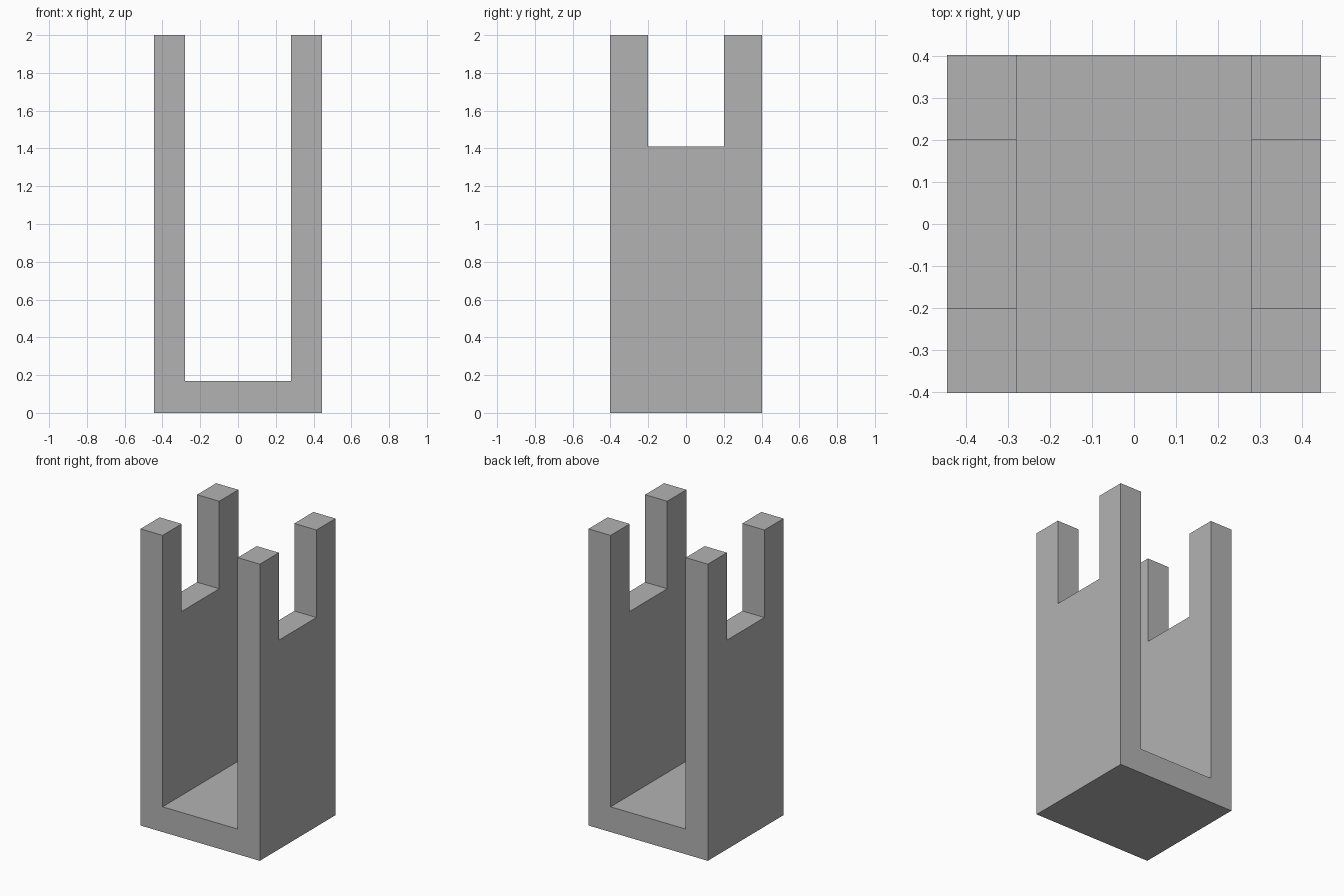
import bpy
import bmesh
from mathutils import Matrix, Vector

old = bpy.data.objects.get("Cube")
if old:
    bpy.data.objects.remove(old, do_unlink=True)

HALF_X, HALF_Y, HEIGHT = 0.445, 0.403, 2.0
INNER_X, FLOOR = 0.28, 0.17
NOTCH_HALF, NOTCH_Z = 0.2, 1.41

# Plain grey material
grey = bpy.data.materials.new("plain grey")
grey.use_nodes = True
colour = (0.45, 0.45, 0.45, 1)
grey.diffuse_color = colour
grey.node_tree.nodes["Principled BSDF"].inputs["Base Color"].default_value = colour


def make_object(name, bm):
    bmesh.ops.recalc_face_normals(bm, faces=bm.faces)
    mesh = bpy.data.meshes.new(name)
    bm.to_mesh(mesh)
    bm.free()
    mesh.materials.append(grey)
    obj = bpy.data.objects.new(name, mesh)
    bpy.context.collection.objects.link(obj)
    return obj


# U-shaped body: half profile mirrored, then extruded front to back
half = [(HALF_X, 0), (HALF_X, HEIGHT), (INNER_X, HEIGHT), (INNER_X, FLOOR)]
profile = half + [(-x, z) for x, z in reversed(half)]
bm = bmesh.new()
face = bm.faces.new([bm.verts.new((x, -HALF_Y, z)) for x, z in profile])
result = bmesh.ops.extrude_face_region(bm, geom=[face], use_keep_orig=True)
moved = [g for g in result["geom"] if isinstance(g, bmesh.types.BMVert)]
bmesh.ops.translate(bm, verts=moved, vec=Vector((0, 2 * HALF_Y, 0)))
body = make_object("slotted_bracket", bm)

# Notch through the tops of both walls, leaving four prongs
bm = bmesh.new()
depth = 2 * (HEIGHT - NOTCH_Z)
bmesh.ops.create_cube(bm, size=1, matrix=Matrix.Translation((0, 0, HEIGHT))
                      @ Matrix.Diagonal((2, 2 * NOTCH_HALF, depth, 1)))
cutter = make_object("notch_cutter", bm)
cutter.hide_render = True

cut = body.modifiers.new("notch", "BOOLEAN")
cut.operation = "DIFFERENCE"
cut.solver = "EXACT"
cut.object = cutter
bpy.context.view_layer.objects.active = body
body.select_set(True)
bpy.ops.object.modifier_apply(modifier=cut.name)
bpy.data.objects.remove(cutter, do_unlink=True)
